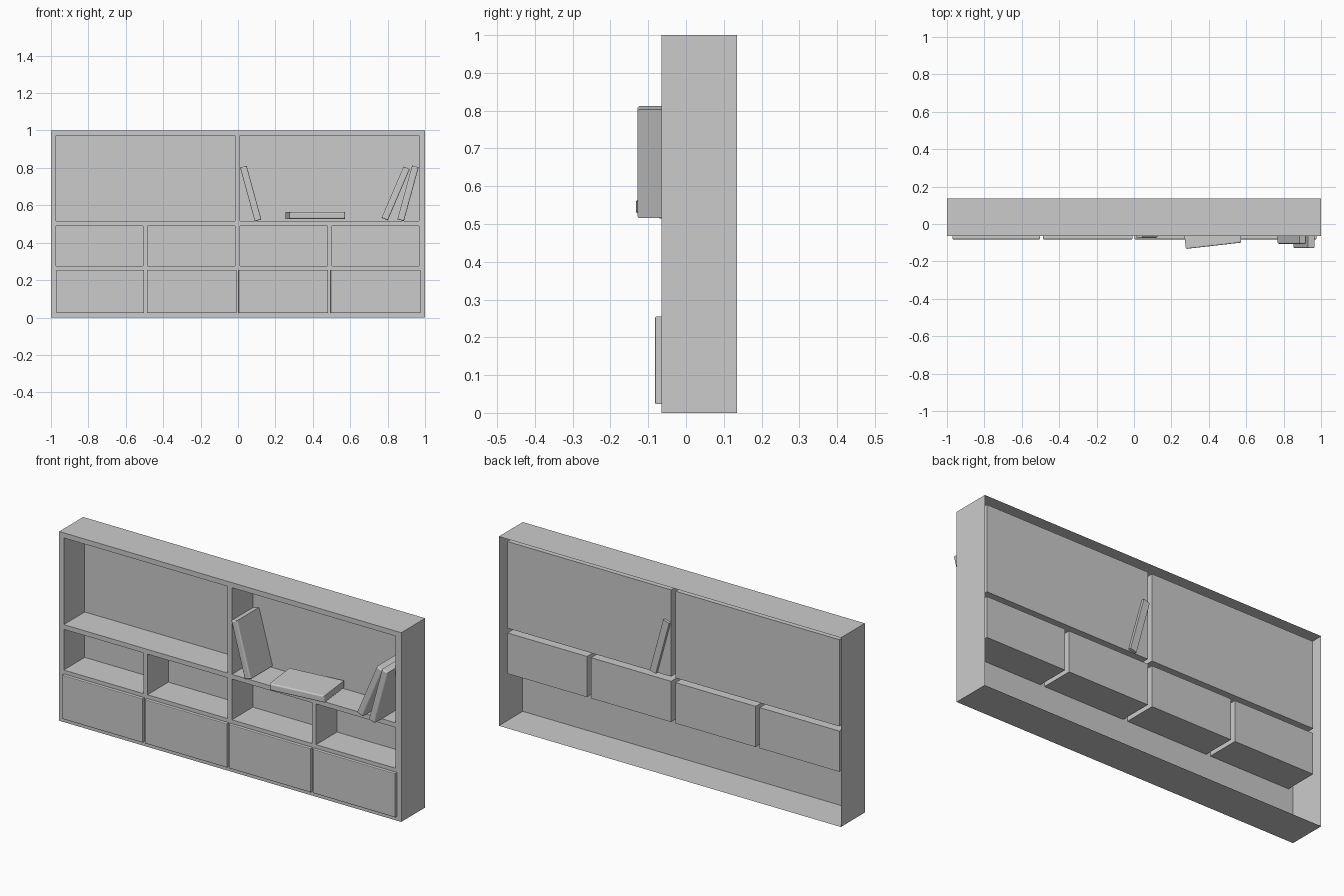
import bpy, bmesh
from math import radians

if "Cube" in bpy.data.objects:
    bpy.data.objects.remove(bpy.data.objects["Cube"], do_unlink=True)

grey = bpy.data.materials.new("light_grey")
grey.use_nodes = True
GREY = (0.6, 0.6, 0.6, 1)
grey.diffuse_color = GREY
grey.node_tree.nodes["Principled BSDF"].inputs["Base Color"].default_value = GREY

FRONT, BACK, POCKET_BACK = -0.065, 0.135, 0.11


def add_object(name, bm):
    mesh = bpy.data.meshes.new(name)
    bm.to_mesh(mesh)
    bm.free()
    mesh.materials.append(grey)
    obj = bpy.data.objects.new(name, mesh)
    bpy.context.collection.objects.link(obj)
    return obj


def box(size):
    bm = bmesh.new()
    bmesh.ops.create_cube(bm, size=1)
    bmesh.ops.scale(bm, vec=size, verts=bm.verts)
    return bm


def push_back(bm, geom, distance):
    verts = [g for g in geom if isinstance(g, bmesh.types.BMVert)]
    bmesh.ops.translate(bm, verts=verts, vec=(0, distance, 0))


def bevel_front(bm, offset, segments):
    face = min(bm.faces, key=lambda f: f.calc_center_median().y)
    bmesh.ops.bevel(bm, geom=list(face.edges), offset=offset, segments=segments,
                    profile=0.5, affect='EDGES')


# Cabinet shell: gridded front, open-backed walls and recessed cubbies
xs = [-1, -0.973, -0.508, -0.484, -0.015, 0.01, 0.478, 0.502, 0.967, 1]
zs = [0, 0.275, 0.49, 0.515, 0.973, 1]
bm = bmesh.new()
grid = [[bm.verts.new((x, FRONT, z)) for x in xs] for z in zs]
cells = {}
for r in range(len(zs) - 1):
    for c in range(len(xs) - 1):
        cells[r, c] = bm.faces.new((grid[r][c], grid[r][c + 1],
                                    grid[r + 1][c + 1], grid[r + 1][c]))

rim = [e for e in bm.edges if e.is_boundary]
walls = bmesh.ops.extrude_edge_only(bm, edges=rim)
push_back(bm, walls["geom"], BACK - FRONT)

# Four small cubbies in the middle row, two wide ones above
cubbies = [[(1, c)] for c in (1, 3, 5, 7)]
cubbies += [[(3, c + i) for i in range(3)] for c in (1, 5)]
for cubby in cubbies:
    pocket = bmesh.ops.extrude_face_region(bm, geom=[cells[k] for k in cubby])
    push_back(bm, pocket["geom"], POCKET_BACK - FRONT)
    old = [cells[k] for k in cubby if cells[k].is_valid]
    if old:
        bmesh.ops.delete(bm, geom=old, context='FACES')
bmesh.ops.recalc_face_normals(bm, faces=bm.faces)
add_object("cabinet_shell", bm)

# Drawer fronts along the bottom
for i, (x0, x1) in enumerate([(-0.971, -0.502), (-0.487, -0.008),
                              (0.003, 0.482), (0.495, 0.976)]):
    bm = box((x1 - x0, 0.017, 0.232))
    bevel_front(bm, 0.004, 2)
    door = add_object(f"drawer_front_{i + 1}", bm)
    door.location = ((x0 + x1) / 2, FRONT - 0.0085, 0.139)

# Books: spine faces forward; lean turns about y, turn about z
books = [("leaning_book_left", (0.068, 0.025, 0.663), -15.3, 0),
         ("lying_book", (0.414, -0.017, 0.546), 90, 6.5),
         ("leaning_book_middle", (0.843, -0.006, 0.663), 23.2, 0),
         ("leaning_book_right", (0.909, -0.029, 0.664), 15.3, 0)]
for name, place, lean, turn in books:
    bm = box((0.036, 0.2, 0.298))
    bevel_front(bm, 0.007, 3)
    book = add_object(name, bm)
    book.location = place
    book.rotation_euler = (0, radians(lean), radians(turn))
